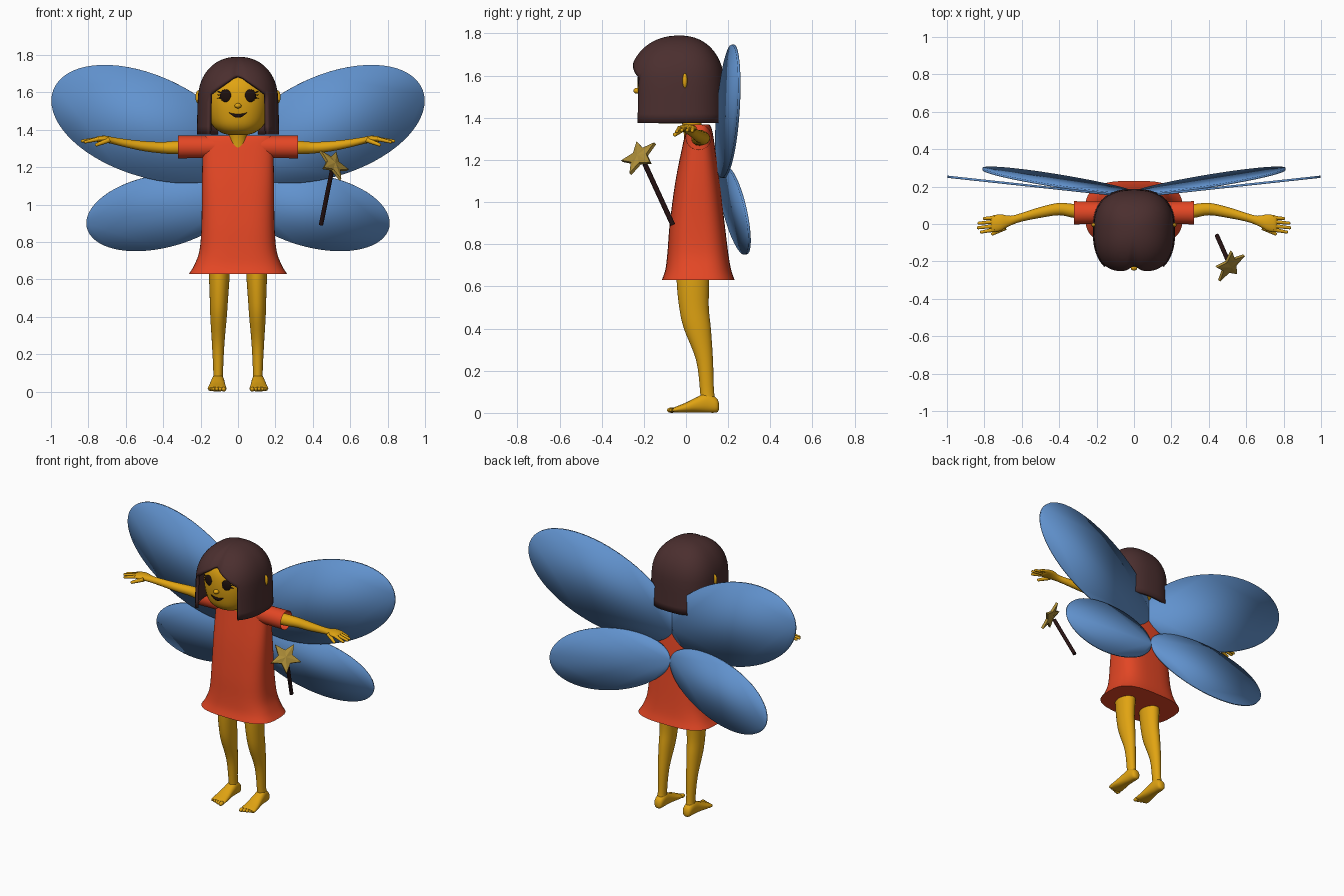
import bpy, bmesh, math
from mathutils import Vector, Matrix

if "Cube" in bpy.data.objects:
    bpy.data.objects.remove(bpy.data.objects["Cube"])


def material(name, r, g, b):
    m = bpy.data.materials.new(name)
    m.use_nodes = True
    m.diffuse_color = (r, g, b, 1)
    m.node_tree.nodes["Principled BSDF"].inputs["Base Color"].default_value = (r, g, b, 1)
    return m


SKIN = material("golden skin", 0.75, 0.37, 0.006)
HAIR = material("dark brown hair", 0.07, 0.028, 0.028)
DRESS = material("red dress", 0.77, 0.062, 0.018)
WING = material("blue wing", 0.12, 0.29, 0.62)
DARK = material("near black", 0.012, 0.005, 0.004)
WOOD = material("dark wand", 0.022, 0.007, 0.007)
GOLD = material("dull gold", 0.42, 0.27, 0.04)


def finish(name, bm, mat, mirror=False, recalc=True, angle=40):
    if recalc:
        bmesh.ops.recalc_face_normals(bm, faces=bm.faces[:])
    me = bpy.data.meshes.new(name)
    bm.to_mesh(me)
    bm.free()
    me.materials.append(mat)
    for p in me.polygons:
        p.use_smooth = True
    me.set_sharp_from_angle(angle=math.radians(angle))
    ob = bpy.data.objects.new(name, me)
    bpy.context.collection.objects.link(ob)
    if mirror:
        ob.modifiers.new("Mirror", "MIRROR")
    return ob


def power(v, e):
    return math.copysign(abs(v) ** e, v)


def smooth_rings(rings, steps=4):
    """Catmull-Rom interpolation between rings."""
    out = []
    for i in range(len(rings) - 1):
        a, b, c, d = (rings[min(max(j, 0), len(rings) - 1)] for j in range(i - 1, i + 3))
        for k in range(steps):
            t = k / steps
            out.append([q + t * (r - p) / 2 + t * t * (p - 2.5 * q + 2 * r - s / 2)
                        + t ** 3 * (1.5 * (q - r) + (s - p) / 2) for p, q, r, s in zip(a, b, c, d)])
    return out + [list(rings[-1])]


def loft(name, axis, rings, mat, p=2, mirror=False, n=32, caps=True):
    """Rings are (position on axis, two centre coordinates, two radii)."""
    bm = bmesh.new()
    loops = []
    for t, c1, c2, r1, r2 in smooth_rings(rings):
        loop = []
        for i in range(n):
            a = math.tau * i / n
            co = [c1 + r1 * power(math.cos(a), 2 / p), c2 + r2 * power(math.sin(a), 2 / p)]
            co.insert("xyz".index(axis), t)
            loop.append(bm.verts.new(co))
        loops.append(loop)
    for u, v in zip(loops, loops[1:]):
        for i in range(n):
            bm.faces.new((u[i], u[(i + 1) % n], v[(i + 1) % n], v[i]))
    if caps:
        bm.faces.new(loops[0])
        bm.faces.new(loops[-1])
    return finish(name, bm, mat, mirror)


def ball(name, loc, size, mat, mirror=False, turn=0):
    bm = bmesh.new()
    m = Matrix.Translation(loc) @ Matrix.Rotation(turn, 4, "Z") @ Matrix.Diagonal((*size, 1))
    bmesh.ops.create_uvsphere(bm, u_segments=20, v_segments=12, radius=1, matrix=m)
    return finish(name, bm, mat, mirror)


def rod(name, a, b, r1, r2, mat, mirror=False):
    a, b = Vector(a), Vector(b)
    bm = bmesh.new()
    m = Matrix.Translation((a + b) / 2) @ (b - a).to_track_quat("Z", "Y").to_matrix().to_4x4()
    bmesh.ops.create_cone(bm, cap_ends=True, segments=14, radius1=r1, radius2=r2,
                          depth=(b - a).length, matrix=m)
    return finish(name, bm, mat, mirror)


# Dress and sleeves
loft("dress", "z", [(0.63, 0, 0.058, 0.262, 0.173), (0.68, 0, 0.058, 0.232, 0.156),
                    (0.76, 0, 0.056, 0.205, 0.144), (0.9, 0, 0.053, 0.195, 0.13),
                    (1.1, 0, 0.055, 0.193, 0.105), (1.27, 0, 0.06, 0.19, 0.076),
                    (1.34, 0, 0.062, 0.19, 0.062), (1.368, 0, 0.062, 0.175, 0.05)],
     DRESS, p=3, n=48)
loft("sleeve", "x", [(0.12, 0.06, 1.308, 0.06, 0.06), (0.22, 0.06, 1.308, 0.06, 0.06),
                     (0.32, 0.06, 1.308, 0.062, 0.061)], DRESS, mirror=True, caps=False)

# Neck and head
loft("neck", "z", [(1.3, 0, 0.04, 0.05, 0.048), (1.36, 0, 0.03, 0.048, 0.046),
                   (1.45, 0, 0.01, 0.05, 0.05)], SKIN)
loft("head", "z", [(1.372, 0, -0.07, 0.05, 0.05), (1.385, 0, -0.07, 0.09, 0.1),
                   (1.42, 0, -0.055, 0.135, 0.15), (1.48, 0, -0.042, 0.162, 0.18),
                   (1.56, 0, -0.04, 0.172, 0.19), (1.64, 0, -0.04, 0.165, 0.18),
                   (1.7, 0, -0.04, 0.13, 0.14), (1.74, 0, -0.04, 0.07, 0.07)], SKIN, p=2.3)
ball("ear", (0.21, -0.005, 1.575), (0.018, 0.012, 0.036), SKIN, True)
ball("nose", (0, -0.232, 1.528), (0.018, 0.018, 0.014), SKIN)
ball("eye", (0.066, -0.218, 1.582), (0.031, 0.01, 0.034), DARK, True, 0.2)
for dz in (0.012, 0, -0.012):
    rod("eyelash", (0.09, -0.212, 1.585 + dz), (0.113, -0.205, 1.587 + dz * 1.7), 0.004, 0.001, DARK, True)

# Smiling mouth plate following the curve of the face
bm = bmesh.new()
rows = []
for i in range(13):
    x = 0.048 * (i / 6 - 1)
    k = (x / 0.048) ** 2
    rows.append([bm.verts.new((x, -0.226 + 1.2 * x * x, z)) for z in (1.484 + 0.008 * k, 1.464 + 0.0275 * k)])
for u, v in zip(rows, rows[1:]):
    bm.faces.new((u[0], u[1], v[1], v[0]))
finish("mouth", bm, DARK).modifiers.new("Solid", "SOLIDIFY").thickness = 0.006

# Bobbed hair with a parted fringe
TOP, FRINGE, HEM, OPEN = 1.79, 1.59, 1.375, 0.72


def hair_point(a, z):
    t = max(0, (z - 1.55) / (TOP - 1.55))
    r = max(0, 1 - min(t, 1) ** 2.2) ** (1 / 2.2) * (1 - 0.07 * math.exp(-(a / 0.08) ** 2))
    r *= 1 + 0.12 * max(0, FRINGE - z)
    depth = 0.245 if math.cos(a) > 0 else 0.212
    return (0.215 * r * power(math.sin(a), 0.8), -0.03 - depth * r * power(math.cos(a), 0.8), z)


bm = bmesh.new()
for start, end, count in ((-OPEN, OPEN, 24), (OPEN, math.tau - OPEN, 56)):
    front = start < 0
    columns = []
    for i in range(count + 1):
        a = start + (end - start) * i / count
        low = FRINGE + (0.1 * max(0, 1 - abs(a) / OPEN) ** 1.1 if front else 0)
        zs = [] if front else [HEM + (FRINGE - HEM) * k / 5 for k in range(5)]
        zs += [low + (TOP - low) * math.sin(k / 14 * math.pi / 2) for k in range(15)]
        columns.append([bm.verts.new(hair_point(a, z)) for z in zs])
    for u, v in zip(columns, columns[1:]):
        for k in range(len(u) - 1):
            bm.faces.new((u[k], v[k], v[k + 1], u[k + 1]))
bmesh.ops.remove_doubles(bm, verts=bm.verts[:], dist=0.0004)
solid = finish("hair", bm, HAIR, recalc=False, angle=50).modifiers.new("Solid", "SOLIDIFY")
solid.thickness, solid.offset = 0.02, -1

# Arms, hands and fingers
loft("arm", "x", [(0.2, 0.065, 1.305, 0.04, 0.038), (0.32, 0.07, 1.305, 0.037, 0.036),
                  (0.4, 0.08, 1.304, 0.033, 0.031), (0.5, 0.062, 1.312, 0.029, 0.027),
                  (0.6, 0.036, 1.328, 0.023, 0.022), (0.66, 0.018, 1.34, 0.026, 0.019),
                  (0.71, 0.008, 1.35, 0.043, 0.018), (0.75, 0.002, 1.35, 0.045, 0.015),
                  (0.765, 0, 1.349, 0.038, 0.008)], SKIN, mirror=True)
for y0, x1, y1, z1 in ((0.033, 0.8, 0.03, 1.338), (0.012, 0.828, 0.005, 1.34),
                       (-0.01, 0.832, -0.02, 1.34), (-0.03, 0.815, -0.043, 1.335)):
    rod("finger", (0.745, y0, 1.351), (x1, y1, z1), 0.0115, 0.008, SKIN, True)
    ball("fingertip", (x1, y1, z1), (0.0085, 0.0085, 0.0085), SKIN, True)
rod("thumb", (0.69, -0.02, 1.345), (0.755, -0.052, 1.32), 0.014, 0.009, SKIN, True)
ball("thumb_tip", (0.755, -0.052, 1.32), (0.0095, 0.0095, 0.0095), SKIN, True)

# Legs, feet and toes
loft("leg", "z", [(0.03, 0.107, 0.108, 0.03, 0.038), (0.1, 0.106, 0.1, 0.026, 0.033),
                  (0.25, 0.106, 0.088, 0.033, 0.04), (0.4, 0.104, 0.054, 0.044, 0.064),
                  (0.5, 0.102, 0.038, 0.049, 0.07), (0.62, 0.1, 0.033, 0.055, 0.077),
                  (0.72, 0.1, 0.035, 0.055, 0.077)], SKIN, mirror=True)
loft("foot", "y", [(0.157, 0.106, 0.03, 0.012, 0.014), (0.145, 0.106, 0.036, 0.028, 0.034),
                   (0.1, 0.107, 0.047, 0.034, 0.046), (0.05, 0.109, 0.038, 0.039, 0.036),
                   (0, 0.111, 0.025, 0.046, 0.024), (-0.045, 0.112, 0.016, 0.05, 0.015),
                   (-0.06, 0.112, 0.014, 0.046, 0.01)], SKIN, p=2.3, mirror=True)
for i in range(5):
    ball("toe", (0.076 + 0.0185 * i, -0.068 + 0.006 * i, 0.013),
         (0.013 - 0.001 * i, 0.022, 0.013 - 0.001 * i), SKIN, True)


# Wings: thin tilted ovals lying on sloping planes
def wing(name, cx, cz, length, width, tilt, plane):
    bm = bmesh.new()
    ring = []
    for i in range(64):
        a = math.tau * i / 64
        u, v = length * math.cos(a), width * math.sin(a) * (1 + 0.06 * math.cos(a))
        x = cx + u * math.cos(tilt) - v * math.sin(tilt)
        z = cz + u * math.sin(tilt) + v * math.cos(tilt)
        ring.append(bm.verts.new((x, plane(x, z), z)))
    bm.faces.new(ring)
    solid = finish(name, bm, WING, True).modifiers.new("Solid", "SOLIDIFY")
    solid.thickness, solid.offset = 0.012, 0


wing("upper_wing", 0.49, 1.423, 0.532, 0.271, 0.365, lambda x, z: 0.145 + 0.108 * x)
wing("lower_wing", 0.405, 0.965, 0.412, 0.195, -0.21,
     lambda x, z: 0.16 + 0.135 * x - 0.148 * (z - 1.07))

# Wand with a faceted star
rod("wand", (0.444, -0.063, 0.893), (0.502, -0.195, 1.18), 0.012, 0.012, WOOD)
normal = Vector((0.61, -0.56, 0.56)).normalized()
up = Vector((0.25, 0.6, 0.75))
up = (up - up.dot(normal) * normal).normalized()
side = normal.cross(up)
centre = Vector((0.51, -0.222, 1.215))
bm = bmesh.new()
rim = []
for i in range(10):
    a, r = math.pi * i / 5, 0.046 if i % 2 else 0.1
    d = centre + r * (math.cos(a) * up + math.sin(a) * side)
    rim.append([bm.verts.new(d + s * 0.008 * normal) for s in (1, -1)])
peaks = [bm.verts.new(centre + s * 0.018 * normal) for s in (1, -1)]
for u, v in zip(rim, rim[1:] + rim[:1]):
    bm.faces.new((u[0], v[0], v[1], u[1]))
    for k in (0, 1):
        bm.faces.new((u[k], v[k], peaks[k]))
finish("star", bm, GOLD, angle=5)
